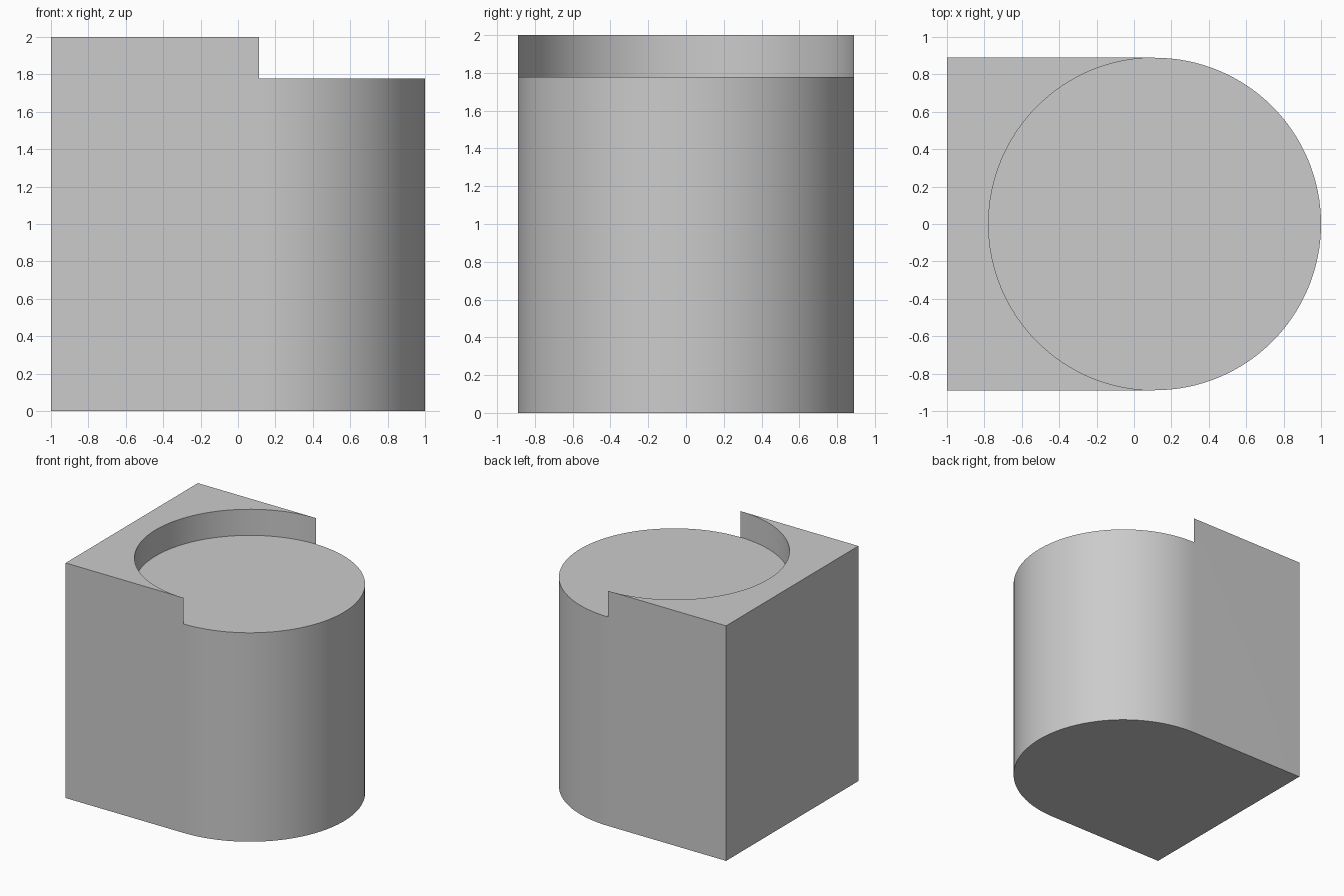
import bpy, bmesh, math

cube = bpy.data.objects.get("Cube")
if cube:
    bpy.data.objects.remove(cube, do_unlink=True)

R = 8 / 9            # radius of the round seat
CX = 1 / 9           # centre of the round end
TOP, SEAT = 2.0, 16 / 9
STEPS = 64           # segments per half circle

grey = bpy.data.materials.new("light grey")
grey.use_nodes = True
colour = (0.6, 0.6, 0.6, 1)
grey.diffuse_color = colour
grey.node_tree.nodes["Principled BSDF"].inputs["Base Color"].default_value = colour

bm = bmesh.new()


def arc(start, z):
    """Half circle of vertices, counter-clockwise from the start angle."""
    angles = [start + math.pi * i / STEPS for i in range(STEPS + 1)]
    return [bm.verts.new((CX + R * math.cos(a), R * math.sin(a), z)) for a in angles]


def wall(lower, upper):
    """Strip of quads between two matching rows of vertices."""
    for i in range(len(lower) - 1):
        bm.faces.new((lower[i], lower[i + 1], upper[i + 1], upper[i]))


# Round front end: outer half circle at the base and at the seat
base = arc(-math.pi / 2, 0)
outer = arc(-math.pi / 2, SEAT)
wall(base, outer)

# Recess: inner half circle at the seat and at the rim
inner = [outer[-1]] + arc(math.pi / 2, SEAT)[1:-1] + [outer[0]]
rim = arc(math.pi / 2, TOP)
wall(inner, rim)

# Square end corners
low = [bm.verts.new((-1, y, 0)) for y in (R, -R)]
high = [bm.verts.new((-1, y, TOP)) for y in (R, -R)]

# Flat sides, square end, underside, seat disc and raised rim
bm.faces.new((base[-1], low[0], high[0], rim[0], outer[-1]))
bm.faces.new((low[1], base[0], outer[0], rim[-1], high[1]))
bm.faces.new((low[0], low[1], high[1], high[0]))
bm.faces.new(base + low)
bm.faces.new(outer + inner[1:-1])
mid = STEPS // 2
bm.faces.new(rim[:mid + 1] + [high[0]])
bm.faces.new(rim[mid:] + [high[1]])
bm.faces.new((rim[mid], high[1], high[0]))

# Loose duplicate arc ends are dropped
bmesh.ops.delete(bm, geom=[v for v in bm.verts if not v.link_faces], context="VERTS")
bmesh.ops.recalc_face_normals(bm, faces=bm.faces)

mesh = bpy.data.meshes.new("recessed_block")
bm.to_mesh(mesh)
bm.free()
mesh.materials.append(grey)
block = bpy.data.objects.new("recessed_block", mesh)
bpy.context.collection.objects.link(block)

# Smooth curved walls, crisp edges
bpy.ops.object.select_all(action="DESELECT")
block.select_set(True)
bpy.context.view_layer.objects.active = block
bpy.ops.object.shade_smooth_by_angle(angle=math.radians(30))
